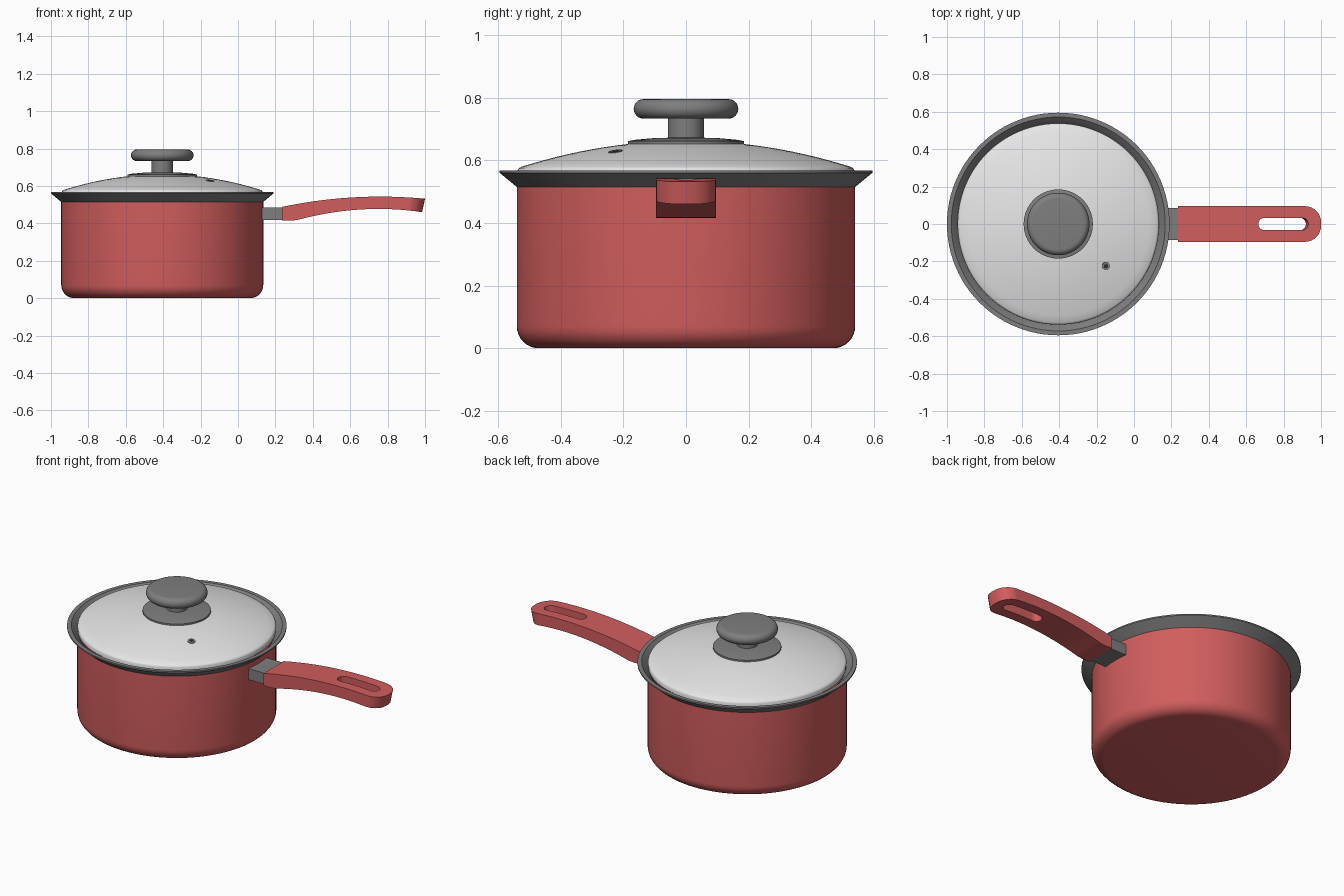
import bpy, bmesh, math

if "Cube" in bpy.data.objects:
    bpy.data.objects.remove(bpy.data.objects["Cube"])

CX = -0.405  # axis of the pan


def material(name, rgb):
    m = bpy.data.materials.new(name)
    m.diffuse_color = (*rgb, 1)
    m.use_nodes = True
    m.node_tree.nodes["Principled BSDF"].inputs["Base Color"].default_value = m.diffuse_color
    return m


RED = material("red enamel", (0.64, 0.11, 0.11))
GREY = material("dark grey", (0.21, 0.21, 0.21))
STEEL = material("pale steel", (0.8, 0.8, 0.8))
BLACK = material("vent black", (0.03, 0.03, 0.03))


def finish(bm, name, mat, angle=35):
    bmesh.ops.remove_doubles(bm, verts=bm.verts, dist=1e-5)
    bmesh.ops.recalc_face_normals(bm, faces=bm.faces)
    me = bpy.data.meshes.new(name)
    bm.to_mesh(me)
    bm.free()
    me.materials.append(mat)
    ob = bpy.data.objects.new(name, me)
    bpy.context.collection.objects.link(ob)
    bpy.ops.object.select_all(action='DESELECT')
    ob.select_set(True)
    bpy.context.view_layer.objects.active = ob
    bpy.ops.object.shade_smooth_by_angle(angle=math.radians(angle))
    return ob


def lathe(name, profile, mat, steps=96, closed=False, centre=(CX, 0, 0)):
    """Spin a profile of (radius, height) points around the vertical axis."""
    bm = bmesh.new()
    vs = [bm.verts.new((r, 0, z)) for r, z in profile]
    pairs = list(zip(vs, vs[1:])) + ([(vs[-1], vs[0])] if closed else [])
    edges = [bm.edges.new(p) for p in pairs]
    bmesh.ops.spin(bm, geom=vs + edges, cent=(0, 0, 0), axis=(0, 0, 1),
                   angle=math.tau, steps=steps)
    ob = finish(bm, name, mat)
    ob.location = centre
    return ob


def arc(r, z, rad, a0, a1, n=8):
    return [(r + rad * math.cos(math.radians(a0 + (a1 - a0) * i / n)),
             z + rad * math.sin(math.radians(a0 + (a1 - a0) * i / n)))
            for i in range(n + 1)]


def dome(r):
    return 0.662 - 0.3 * r * r


# Pan body with rounded base and hollow inside
lathe("pan_body", [(0, 0)] + arc(0.47, 0.07, 0.07, -90, 0)
      + [(0.54, 0.52), (0.525, 0.52)] + arc(0.46, 0.08, 0.065, 0, -90)
      + [(0, 0.015)], RED)

# Flared rim
lathe("pan_rim", [(0.538, 0.513), (0.595, 0.56), (0.595, 0.568), (0.572, 0.568),
                  (0.562, 0.558), (0.535, 0.532), (0.525, 0.515)], GREY, closed=True)

# Domed lid
radii = [0.527 * i / 14 for i in range(15)]
lathe("lid", [(r, dome(r)) for r in radii]
      + [(0.535, 0.573), (0.538, 0.567), (0.538, 0.545), (0.52, 0.545)]
      + [(r, dome(r) - 0.012) for r in reversed(radii)], STEEL)

# Knob base, stem and grip
lathe("knob_base", [(0, 0.64), (0.185, 0.648), (0.185, 0.661), (0.165, 0.665),
                    (0.1, 0.671), (0, 0.673)], GREY, 64)
lathe("knob_stem", [(0, 0.66), (0.057, 0.66), (0.057, 0.74), (0, 0.74)], GREY, 48)
lathe("knob_grip", [(0, 0.733)] + arc(0.136, 0.764, 0.031, -90, 90, 12)
      + [(0, 0.795)], GREY, 64)

# Steam vent, tilted to follow the lid
vx, vy = 0.255, -0.225
vr = math.hypot(vx, vy)
for name, prof, mat, closed in (
        ("vent_ring", [(0.011, -0.004), (0.022, -0.004), (0.022, 0.003), (0.011, 0.003)], GREY, True),
        ("vent_hole", [(0, 0.001), (0.012, 0.001)], BLACK, False)):
    vent = lathe(name, prof, mat, 24, closed, (CX + vx, vy, dome(vr)))
    tilt = math.atan(0.6 * vr)
    vent.rotation_euler = (0, tilt, math.atan2(vy, vx))

# Block joining the handle to the pan
bm = bmesh.new()
bmesh.ops.create_cube(bm, size=1)
for v in bm.verts:
    v.co.x = 0.178 + v.co.x * 0.124
    v.co.y *= 0.17
    v.co.z = 0.451 + v.co.z * 0.066
finish(bm, "handle_bracket", GREY)

# Handle: half widths of outline and hanging slot along x
X0, X1, W, R = 0.235, 1.0, 0.095, 0.085
S0, S1, SR = 0.665, 0.932, 0.033


def outer(x):
    d = max(0, x - (X1 - R))
    return W - R + math.sqrt(max(0, R * R - d * d))


def slot(x):
    if x <= S0 or x >= S1:
        return 0
    d = max(0, S0 + SR - x, x - (S1 - SR))
    return math.sqrt(max(0, SR * SR - d * d))


def top_z(x):
    return 0.543 - 0.2 * (x - 0.76) ** 2


def bottom_z(x):
    return max(0.415, 0.477 - 0.3 * (x - 0.76) ** 2)


xs = {round(X0 + (S0 - X0) * i / 16, 5) for i in range(17)}
xs |= {round(S0 + SR + (S1 - S0 - 2 * SR) * i / 8, 5) for i in range(9)}
for i in range(9):
    a = math.pi / 2 * i / 8
    xs |= {round(S0 + SR - SR * math.cos(a), 5), round(S1 - SR + SR * math.cos(a), 5),
           round(X1 - R + R * math.sin(a), 5)}
xs = sorted(xs)

bm = bmesh.new()
for a, b in zip(xs, xs[1:]):
    for side in (1, -1):
        pts = [(a, slot(a)), (b, slot(b)), (b, outer(b)), (a, outer(a))]
        bm.faces.new([bm.verts.new((x, side * y, 0)) for x, y in pts])
bmesh.ops.remove_doubles(bm, verts=bm.verts, dist=1e-5)
bmesh.ops.recalc_face_normals(bm, faces=bm.faces)
lower = list(bm.verts)
res = bmesh.ops.extrude_face_region(bm, geom=list(bm.faces), use_keep_orig=True)
upper = [g for g in res["geom"] if isinstance(g, bmesh.types.BMVert)]
for v in upper:
    v.co.z = top_z(v.co.x)
for v in lower:
    v.co.z = bottom_z(v.co.x)
    v.co.x -= 0.016 * max(0, (v.co.x - X0) / (X1 - X0)) ** 2  # slanted tip
finish(bm, "handle", RED)
